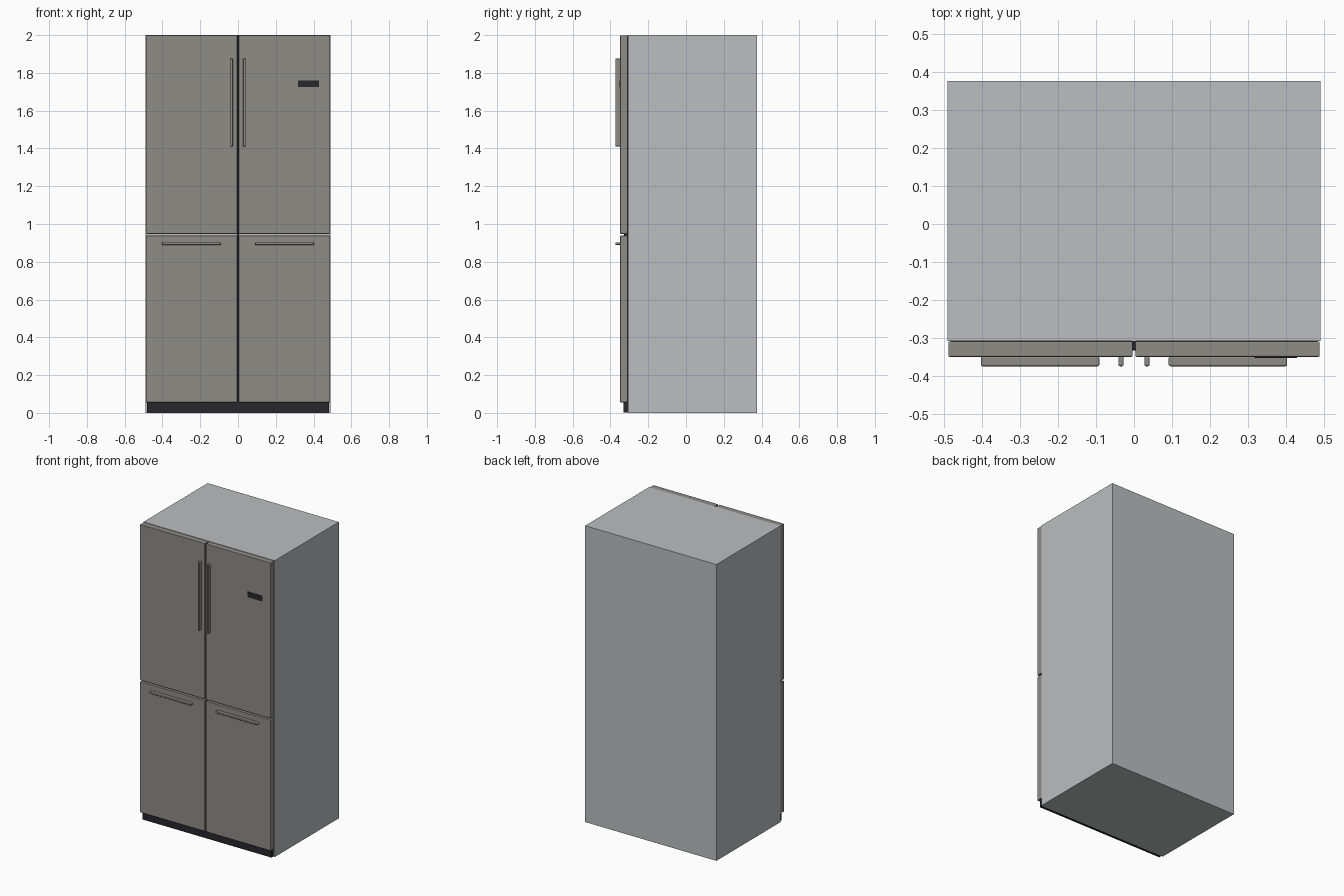
import bpy
import math

if "Cube" in bpy.data.objects:
    bpy.data.objects.remove(bpy.data.objects["Cube"], do_unlink=True)


def make_material(name, rgb, metallic=0.0):
    mat = bpy.data.materials.new(name)
    mat.use_nodes = True
    mat.diffuse_color = (*rgb, 1)
    shader = mat.node_tree.nodes["Principled BSDF"]
    shader.inputs["Base Color"].default_value = (*rgb, 1)
    return mat


cabinet_grey = make_material("cabinet_grey", (0.50, 0.51, 0.52))
door_steel = make_material("door_steel", (0.27, 0.265, 0.24))
trim_black = make_material("trim_black", (0.02, 0.02, 0.026))


def box(name, x, y, z, mat, bevel=0.0, segments=3):
    """Box spanning the (min, max) pairs x, y, z, with optional rounded edges."""
    spans = (x, y, z)
    bpy.ops.mesh.primitive_cube_add(size=1, location=[sum(s) / 2 for s in spans])
    obj = bpy.context.object
    obj.name = name
    obj.scale = [s[1] - s[0] for s in spans]
    bpy.ops.object.transform_apply(location=False, rotation=False, scale=True)
    obj.data.materials.append(mat)
    if bevel:
        mod = obj.modifiers.new("rounded_edges", "BEVEL")
        mod.width = bevel
        mod.segments = segments
        bpy.ops.object.shade_smooth_by_angle(angle=math.radians(35))
        mod.harden_normals = True
    return obj


# Cabinet, toe kick and the dark strip between the doors
box("cabinet", (-0.49, 0.49), (-0.308, 0.376), (0, 2), cabinet_grey)
box("toe_kick", (-0.482, 0.482), (-0.332, -0.306), (0.003, 0.06), trim_black)
box("centre_strip", (-0.006, 0.006), (-0.327, -0.306), (0.055, 1.997), trim_black)

# Doors and handles, mirrored left and right
DOOR_Y = (-0.349, -0.3085)
HANDLE_Y = (-0.374, -0.348)
for side, sign in (("left", 1), ("right", -1)):
    def across(a, b):
        return tuple(sorted((sign * a, sign * b)))

    box(f"upper_door_{side}", across(0.0035, 0.488), DOOR_Y, (0.948, 1.999),
        door_steel, 0.004)
    box(f"lower_door_{side}", across(0.0035, 0.488), DOOR_Y, (0.055, 0.939),
        door_steel, 0.004)
    box(f"upper_handle_{side}", across(0.027, 0.041), HANDLE_Y, (1.41, 1.876),
        door_steel, 0.005)
    box(f"lower_handle_{side}", across(0.091, 0.402), HANDLE_Y, (0.889, 0.903),
        door_steel, 0.005)

# Control display on the left upper door
box("control_display", (0.317, 0.428), (-0.3525, -0.348), (1.725, 1.761), trim_black)
